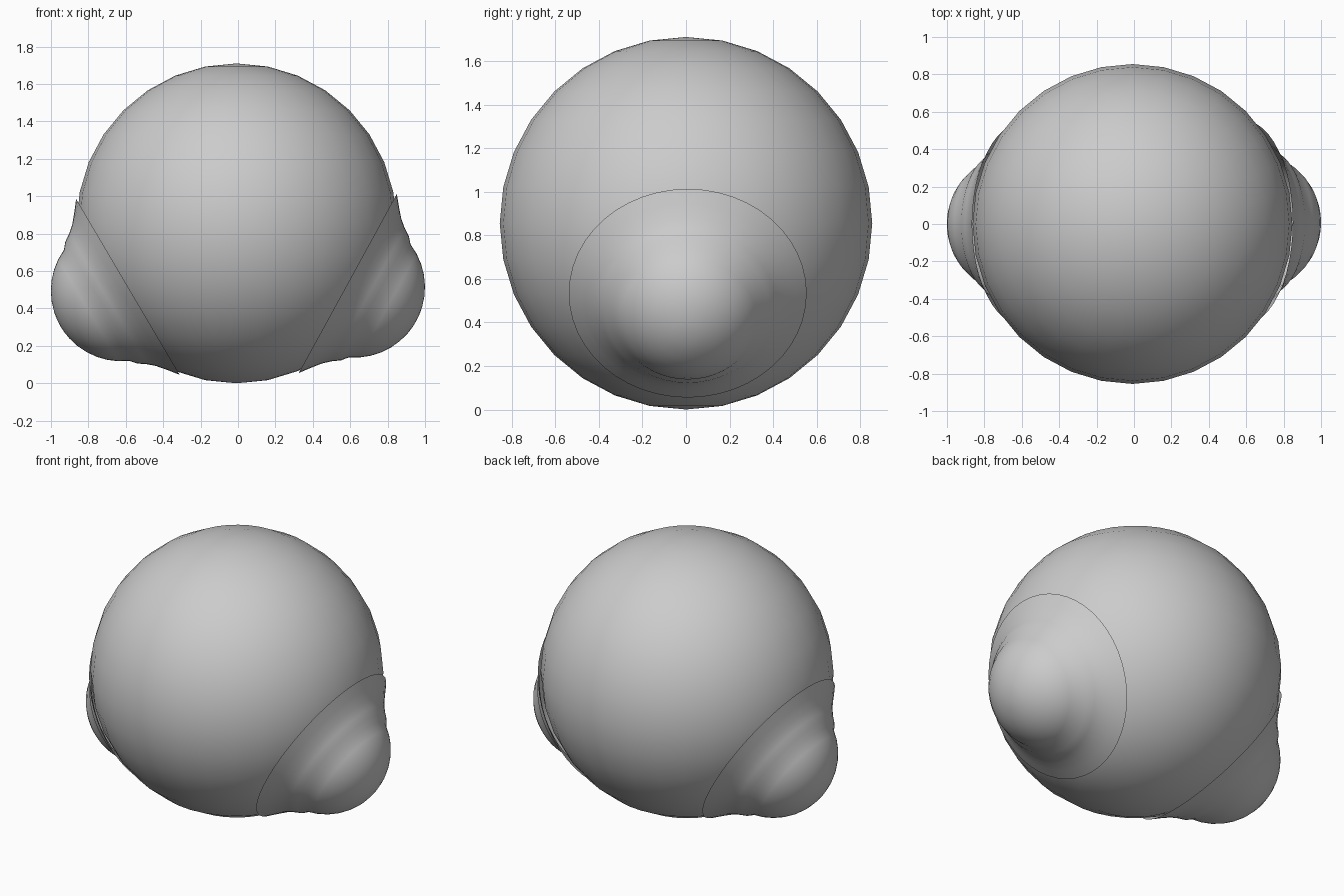
import bpy, bmesh
from math import cos, sin, pi, radians
from mathutils import Matrix, Vector

if "Cube" in bpy.data.objects:
    bpy.data.objects.remove(bpy.data.objects["Cube"])

R = 0.855


def finish(name, bm):
    bmesh.ops.recalc_face_normals(bm, faces=bm.faces)
    mesh = bpy.data.meshes.new(name)
    bm.to_mesh(mesh)
    bm.free()
    for p in mesh.polygons:
        p.use_smooth = True
    obj = bpy.data.objects.new(name, mesh)
    bpy.context.collection.objects.link(obj)
    return obj


# Round main body
bm = bmesh.new()
bmesh.ops.create_uvsphere(bm, u_segments=32, v_segments=16, radius=R)
body = finish("body", bm)
body.location = (-0.008, 0, R)

# Cap profile (radius, height along axis): thin flange blending into a round knob
flange = [(0.546, 0.669), (0.49, 0.713), (0.44, 0.755), (0.405, 0.795), (0.378, 0.835)]
knob = [(0.377 * cos(a), 0.71 + 0.377 * sin(a))
        for a in [radians(d) for d in (24, 33, 42, 51, 60, 69, 78, 84)]]


def make_cap(name, direction, centre, n=48):
    bm = bmesh.new()
    rings = [[bm.verts.new((r * cos(2 * pi * i / n), r * sin(2 * pi * i / n), h))
              for i in range(n)] for r, h in flange + knob]
    for a, b in zip(rings, rings[1:]):
        for i in range(n):
            j = (i + 1) % n
            bm.faces.new((a[i], a[j], b[j], b[i]))
    tip = bm.verts.new((0, 0, 1.087))
    for i in range(n):
        bm.faces.new((rings[-1][i], rings[-1][(i + 1) % n], tip))
    rot = Vector(direction).to_track_quat('Z', 'Y').to_matrix().to_4x4()
    bmesh.ops.transform(bm, matrix=Matrix.Translation(centre) @ rot, verts=bm.verts)
    obj = finish(name, bm)
    # Open shell: make sure the faces look outwards
    d = Vector(direction)
    if sum((p.normal.dot(d) * p.area) for p in obj.data.polygons) < 0:
        obj.data.flip_normals()
    return obj


# Side caps, tilted downwards to the left and right
left, right = radians(30.5), radians(28.7)
make_cap("left_cap", (-cos(left), 0, -sin(left)), (-0.012, 0, R))
make_cap("right_cap", (cos(right), 0, -sin(right)), (0, 0.008, R))
